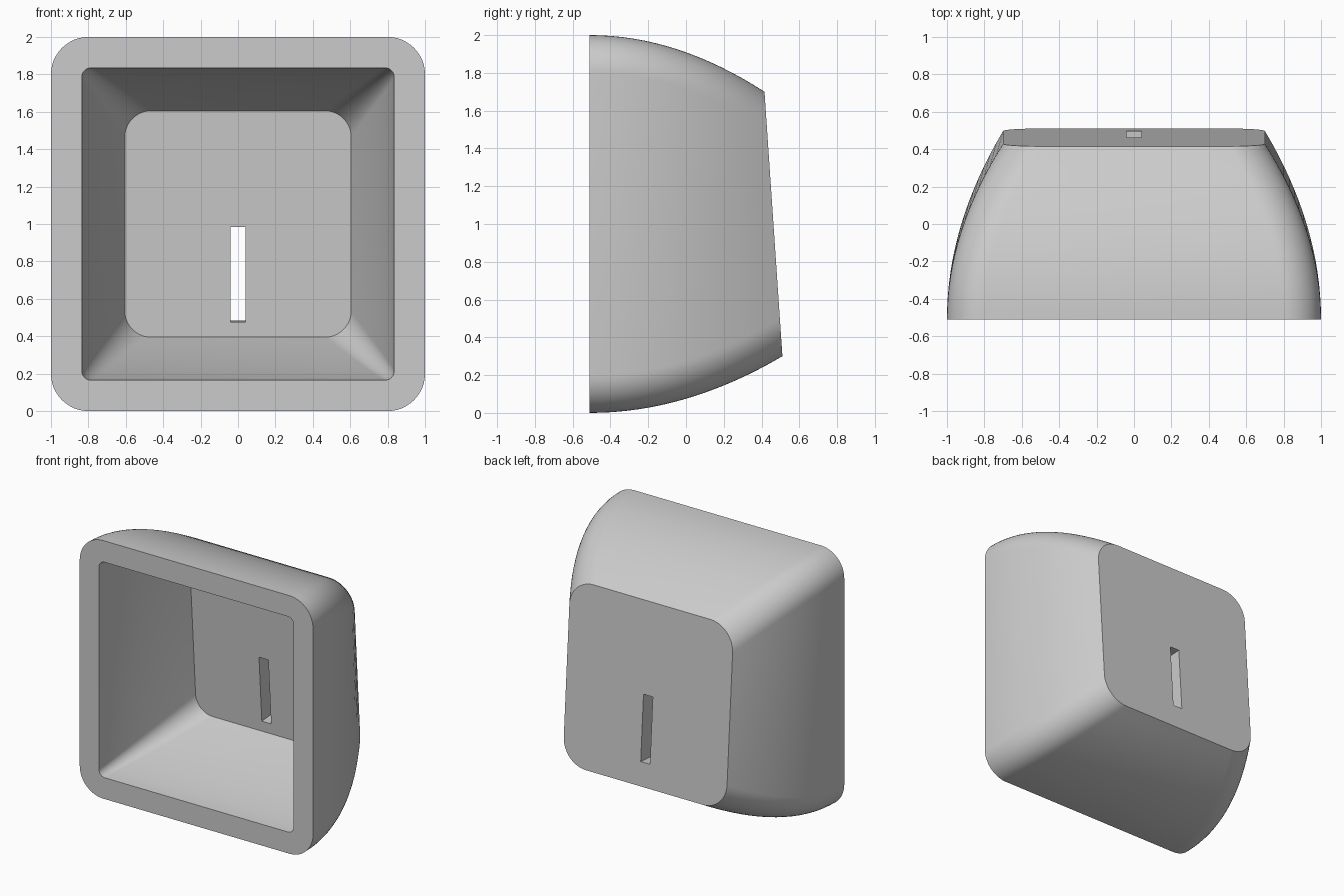
import bpy
import bmesh
import math

cube = bpy.data.objects.get("Cube")
if cube:
    bpy.data.objects.remove(cube, do_unlink=True)

FRONT_Y = -0.51
SLOPE = 0.095 / 1.4      # lean of the back face
CORNER_STEPS = 12
RINGS = 16

grey = bpy.data.materials.new("plain_grey")
grey.use_nodes = True
colour = (0.6, 0.6, 0.6, 1)
grey.diffuse_color = colour
grey.node_tree.nodes["Principled BSDF"].inputs["Base Color"].default_value = colour


def rounded_square(half, radius):
    """Points of a rounded square around the origin."""
    points = []
    for corner in range(4):
        start = corner * math.pi / 2
        cx = (half - radius) * math.copysign(1, math.cos(start + math.pi / 4))
        cz = (half - radius) * math.copysign(1, math.sin(start + math.pi / 4))
        for i in range(CORNER_STEPS + 1):
            a = start + i / CORNER_STEPS * math.pi / 2
            points.append((cx + radius * math.cos(a), cz + radius * math.sin(a)))
    return points


def add_shell(bm, half_0, half_1, rad_0, rad_1, end_y, power):
    """Loft from the open front to the leaning back; returns the rings."""
    ends = rounded_square(half_1, rad_1)
    rings = []
    for k in range(RINGS + 1):
        t = k / RINGS
        half = half_0 + (half_1 - half_0) * t ** power
        radius = rad_0 + (rad_1 - rad_0) * t
        ring = []
        for (x, z), (_, end_z) in zip(rounded_square(half, radius), ends):
            y = FRONT_Y + t * (end_y - SLOPE * end_z - FRONT_Y)
            ring.append(bm.verts.new((x, y, z + 1)))
        rings.append(ring)
    for a, b in zip(rings, rings[1:]):
        bridge(bm, a, b)
    bm.faces.new(rings[-1])
    return rings


def bridge(bm, a, b):
    n = len(a)
    for i in range(n):
        j = (i + 1) % n
        bm.faces.new((a[i], a[j], b[j], b[i]))


# Hollow cap: curved outer shell, inner cavity and flat front rim
bm = bmesh.new()
outer = add_shell(bm, 1.0, 0.7, 0.2, 0.2, 0.463, 2.0)
inner = add_shell(bm, 0.835, 0.605, 0.05, 0.14, 0.313, 1.4)
bridge(bm, outer[0], inner[0])
bmesh.ops.recalc_face_normals(bm, faces=bm.faces)
mesh = bpy.data.meshes.new("cap_shell")
bm.to_mesh(mesh)
bm.free()
cap = bpy.data.objects.new("cap_shell", mesh)
bpy.context.collection.objects.link(cap)
mesh.materials.append(grey)

# Slot cut square through the back wall
bpy.ops.mesh.primitive_cube_add(size=1, location=(0, 0.41, 0.735),
                                rotation=(math.atan(SLOPE), 0, 0))
cutter = bpy.context.object
cutter.name = "slot_cutter"
cutter.scale = (0.08, 0.5, 0.51)
cutter.hide_render = True
cutter.data.materials.append(grey)

bpy.ops.object.select_all(action='DESELECT')
cap.select_set(True)
bpy.context.view_layer.objects.active = cap
cut = cap.modifiers.new("slot", 'BOOLEAN')
cut.operation = 'DIFFERENCE'
cut.solver = 'EXACT'
cut.object = cutter
bpy.ops.object.modifier_apply(modifier=cut.name)
bpy.data.objects.remove(cutter, do_unlink=True)

bpy.ops.object.shade_smooth_by_angle(angle=math.radians(30))
